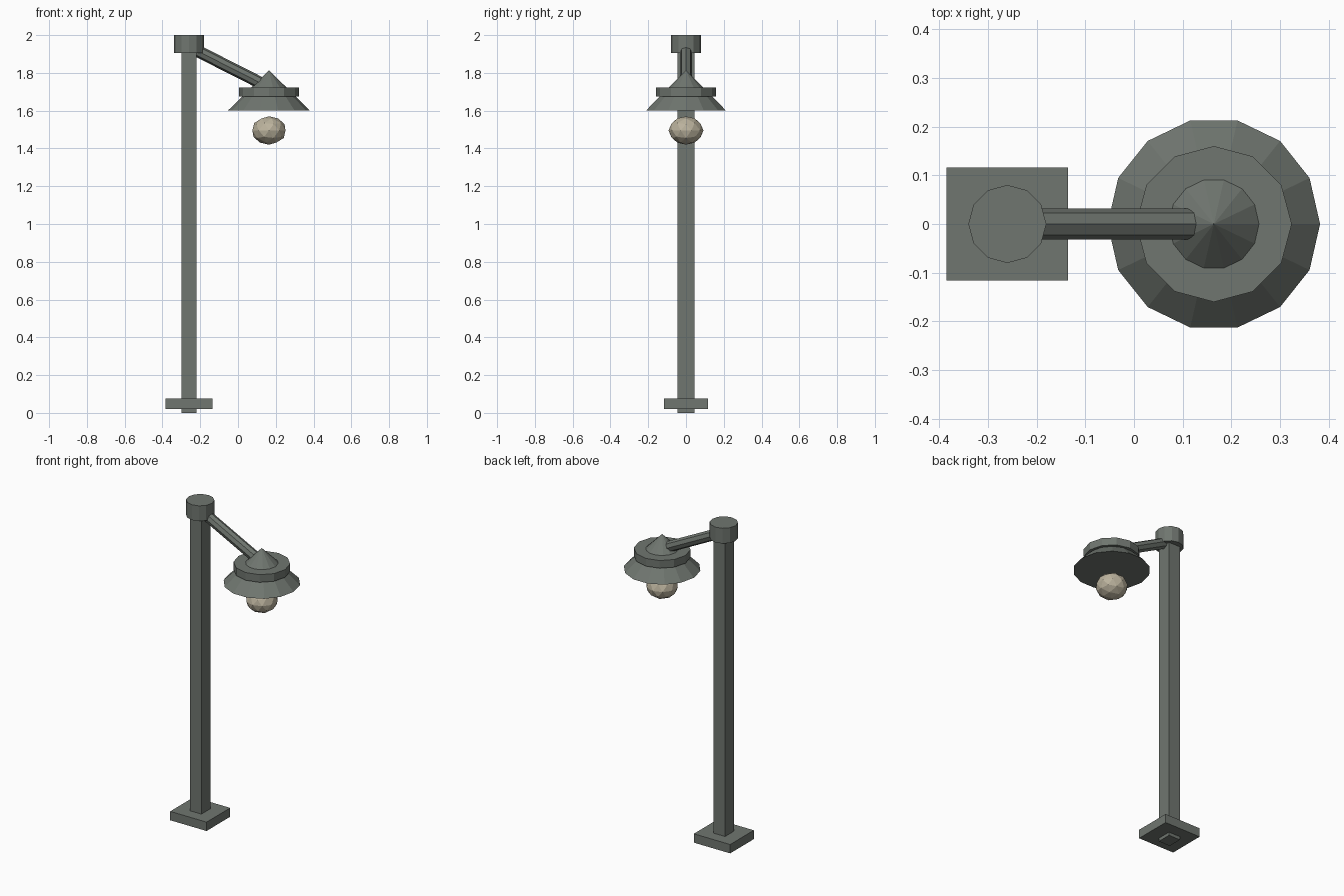
import bpy
from mathutils import Vector

cube = bpy.data.objects.get("Cube")
if cube:
    bpy.data.objects.remove(cube, do_unlink=True)


def material(name, rgb):
    mat = bpy.data.materials.new(name)
    mat.use_nodes = True
    colour = (*rgb, 1)
    mat.diffuse_color = colour
    mat.node_tree.nodes["Principled BSDF"].inputs["Base Color"].default_value = colour
    return mat


metal = material("grey green metal", (0.16, 0.18, 0.16))
glass = material("warm bulb glass", (0.5, 0.45, 0.34))


def finish(name, mat):
    obj = bpy.context.object
    obj.name = name
    obj.data.materials.append(mat)
    return obj


def box(name, x, size_x, size_y, bottom, top):
    bpy.ops.mesh.primitive_cube_add(size=1, location=(x, 0, (bottom + top) / 2))
    bpy.context.object.scale = (size_x, size_y, top - bottom)
    return finish(name, metal)


def rod(name, start, end, sides, r_start, r_end):
    """Faceted cylinder or cone between two points, with a corner facing +x."""
    start, end = Vector(start), Vector(end)
    axis = end - start
    bpy.ops.mesh.primitive_cone_add(vertices=sides, radius1=r_start, radius2=r_end,
                                    depth=axis.length, location=(start + end) / 2)
    obj = finish(name, metal)
    # Local frame: z along the rod, y kept level
    z = axis.normalized()
    y = Vector((0, 1, 0))
    x = y.cross(z)
    # A quarter turn moves the first corner from +y to +x
    for vert in obj.data.vertices:
        a, b, c = vert.co
        vert.co = (b, -a, c)
    frame = obj.matrix_world.to_3x3()
    frame.col[0], frame.col[1], frame.col[2] = x, y, z
    obj.rotation_euler = frame.to_euler()
    return obj


POST_X = -0.26
LAMP_X = 0.164

# Post, foot and cap
box("post", POST_X, 0.08, 0.09, 0, 1.95)
box("foot_plate", POST_X, 0.25, 0.232, 0.02, 0.075)
rod("post_cap", (POST_X, 0, 1.905), (POST_X, 0, 2), 12, 0.08, 0.08)

# Sloping arm
rod("arm", (-0.24, 0, 1.929), (0.113, 0, 1.75), 8, 0.032, 0.032)

# Conical shade with its collar
rod("shade", (LAMP_X, 0, 1.6), (LAMP_X, 0, 1.814), 14, 0.218, 0)
rod("shade_collar", (LAMP_X, 0, 1.675), (LAMP_X, 0, 1.723), 12, 0.16, 0.16)

# Flattened bulb hanging below the shade
bpy.ops.mesh.primitive_ico_sphere_add(subdivisions=2, radius=1, location=(LAMP_X, 0, 1.495))
bpy.context.object.scale = (0.092, 0.092, 0.075)
finish("bulb", glass)
